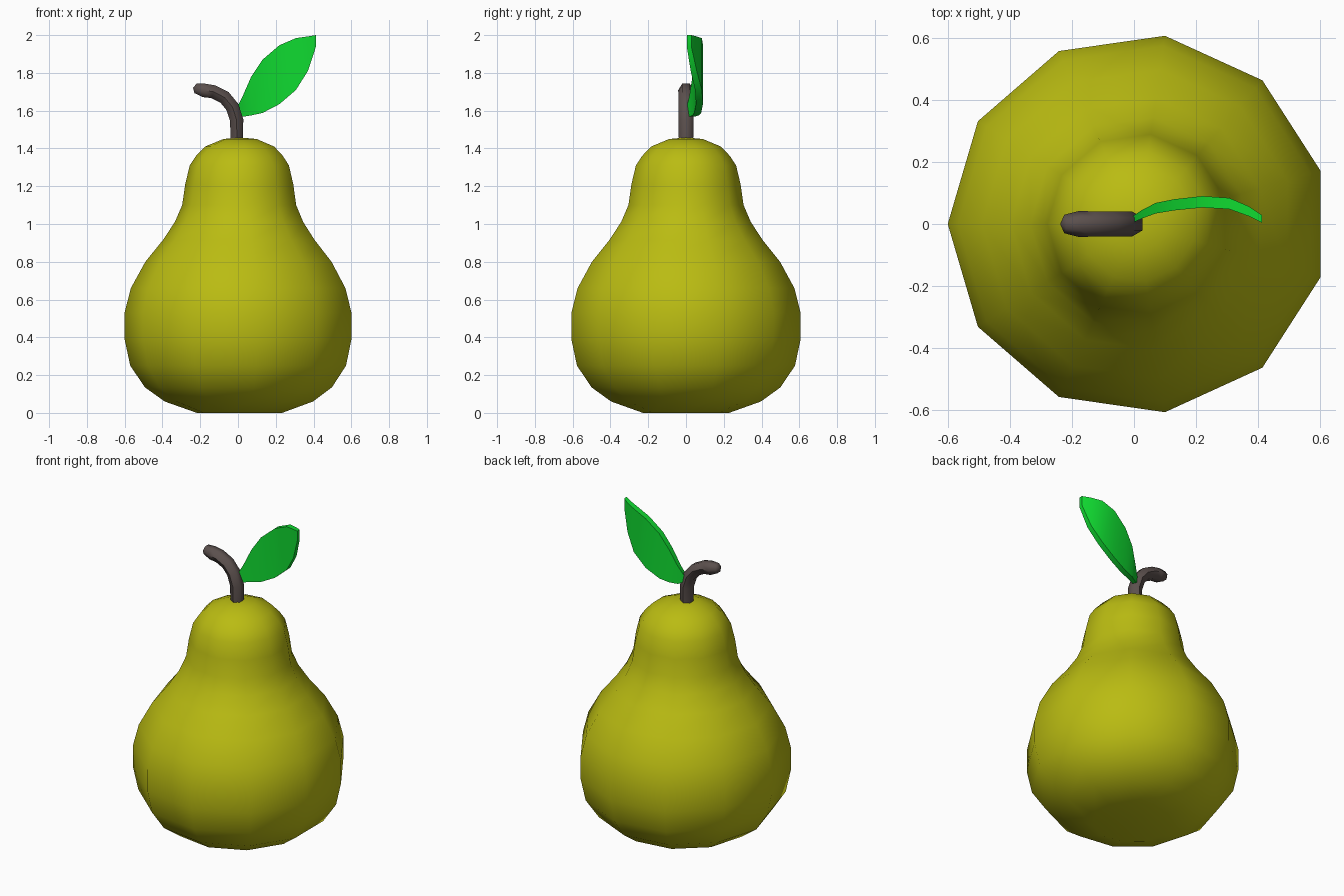
import bpy, bmesh
from math import sin, cos, pi, radians
from mathutils import Vector

if "Cube" in bpy.data.objects:
    bpy.data.objects.remove(bpy.data.objects["Cube"])


def finish(name, bm, color, angle):
    bmesh.ops.recalc_face_normals(bm, faces=bm.faces)
    mesh = bpy.data.meshes.new(name)
    bm.to_mesh(mesh)
    bm.free()
    obj = bpy.data.objects.new(name, mesh)
    bpy.context.collection.objects.link(obj)
    mat = bpy.data.materials.new(name + "_color")
    mat.diffuse_color = (*color, 1)
    mat.use_nodes = True
    mat.node_tree.nodes["Principled BSDF"].inputs["Base Color"].default_value = mat.diffuse_color
    mesh.materials.append(mat)
    bpy.ops.object.select_all(action='DESELECT')
    obj.select_set(True)
    bpy.context.view_layer.objects.active = obj
    bpy.ops.object.shade_smooth_by_angle(angle=radians(angle))
    return obj


def loft(rings, start, end):
    """Skin a list of point rings and close both ends to a centre point."""
    bm = bmesh.new()
    vs = [[bm.verts.new(p) for p in ring] for ring in rings]
    n = len(vs[0])
    for a, b in zip(vs, vs[1:]):
        for i in range(n):
            j = (i + 1) % n
            bm.faces.new((a[i], a[j], b[j], b[i]))
    for ring, tip in ((vs[0], start), (vs[-1], end)):
        c = bm.verts.new(tip)
        for i in range(n):
            bm.faces.new((ring[i], ring[(i + 1) % n], c))
    return bm


# Fruit body: eleven-sided lathe of (radius, height)
CX, SIDES = 0.0125, 11
profile = [(0.23, 0), (0.40, 0.06), (0.505, 0.135), (0.583, 0.25), (0.613, 0.39),
           (0.613, 0.53), (0.58, 0.66), (0.503, 0.80), (0.41, 0.915), (0.347, 1.01),
           (0.308, 1.10), (0.292, 1.21), (0.268, 1.31), (0.235, 1.36), (0.187, 1.41),
           (0.09, 1.45)]
rings = [[(CX + r * cos(pi + 2 * pi * i / SIDES), r * sin(pi + 2 * pi * i / SIDES), z)
          for i in range(SIDES)] for r, z in profile]
finish("pear_body", loft(rings, (CX, 0, 0.04), (CX, 0, 1.458)), (0.49, 0.50, 0.006), 60)

# Stem: six-sided tube bending towards -x
path = [(-0.006, 1.42, 0.034), (-0.007, 1.55, 0.037), (-0.03, 1.62, 0.037),
        (-0.071, 1.67, 0.037), (-0.13, 1.70, 0.037), (-0.178, 1.707, 0.038),
        (-0.225, 1.718, 0.027)]
rings = []
for k, (x, z, r) in enumerate(path):
    a, b = path[max(k - 1, 0)], path[min(k + 1, len(path) - 1)]
    t = Vector((b[0] - a[0], 0, b[1] - a[1])).normalized()
    side = Vector((0, 1, 0))
    up = t.cross(side)
    rings.append([Vector((x, 0, z)) + r * 1.1 * (side * cos(i * pi / 3) + up * sin(i * pi / 3))
                  for i in range(6)])
finish("stem", loft(rings, (-0.006, 0, 1.42), (-0.238, 0, 1.721)), (0.105, 0.08, 0.075), 60)

# Leaf: thin bent plate, columns of (x, lower z, upper z, front y, back y)
cols = [(-0.012, 1.585, 1.605, 0.0, 0.02), (0.026, 1.568, 1.68, 0.018, 0.045),
        (0.07, 1.575, 1.78, 0.034, 0.068), (0.13, 1.588, 1.87, 0.044, 0.08),
        (0.22, 1.635, 1.947, 0.053, 0.09), (0.307, 1.71, 1.984, 0.048, 0.084),
        (0.37, 1.81, 1.993, 0.025, 0.057), (0.413, 1.94, 2.0, 0.004, 0.028)]
bm = bmesh.new()
vs = [[bm.verts.new(p) for p in ((x, f, lo), (x, f, hi), (x, b, hi), (x, b, lo))]
      for x, lo, hi, f, b in cols]
for a, b in zip(vs, vs[1:]):
    for i in range(4):
        j = (i + 1) % 4
        bm.faces.new((a[i], a[j], b[j], b[i]))
bm.faces.new(vs[0])
bm.faces.new(vs[-1])
finish("leaf", bm, (0.005, 0.70, 0.03), 40)
